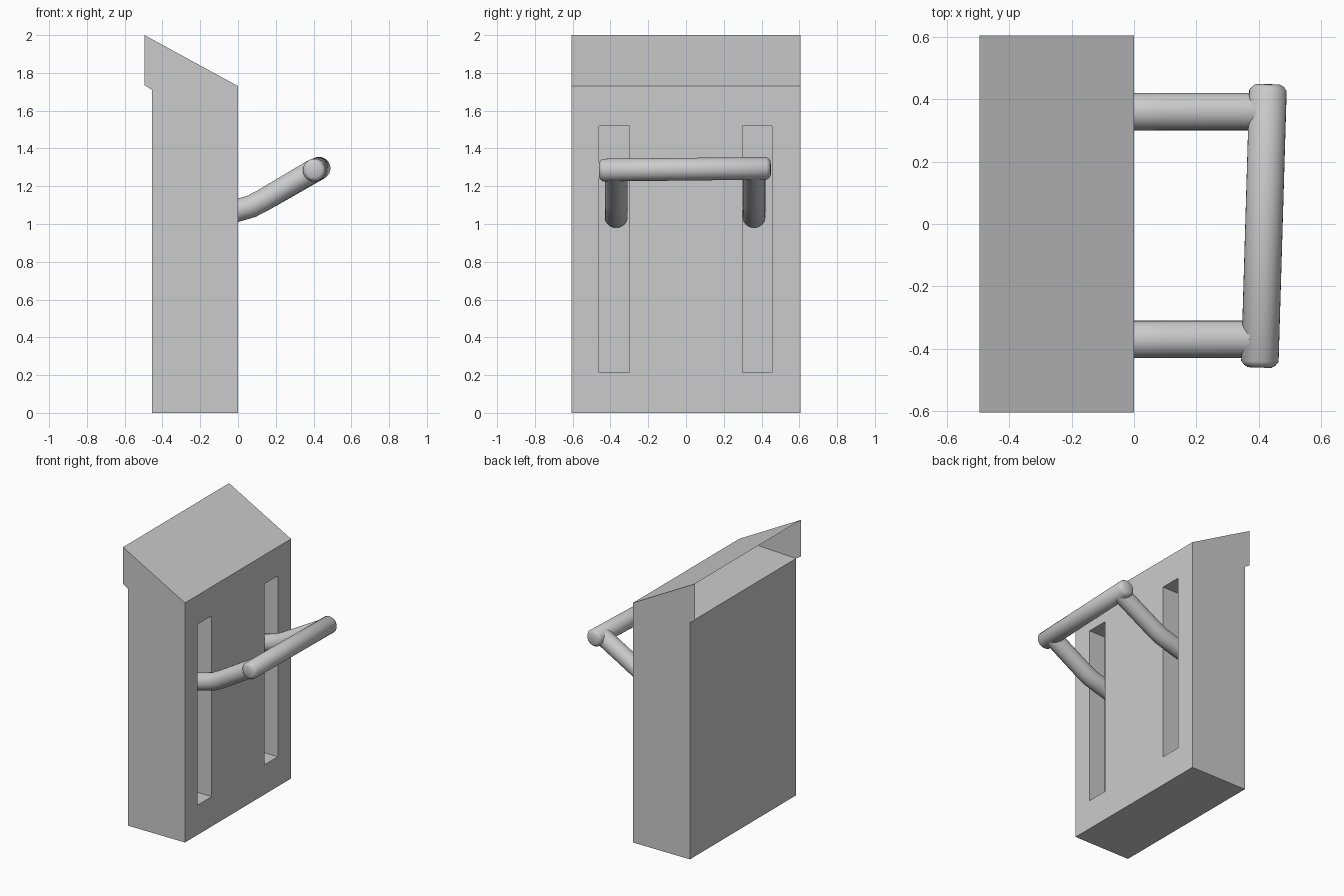
import bpy, bmesh, math
from mathutils import Vector

if "Cube" in bpy.data.objects:
    bpy.data.objects.remove(bpy.data.objects["Cube"])

grey = bpy.data.materials.new("light grey")
grey.diffuse_color = (0.6, 0.6, 0.6, 1)
grey.use_nodes = True
grey.node_tree.nodes["Principled BSDF"].inputs["Base Color"].default_value = grey.diffuse_color
HALF = 0.605  # half width along y


def add(name, bm, smooth=False):
    me = bpy.data.meshes.new(name)
    bm.to_mesh(me)
    bm.free()
    me.materials.append(grey)
    ob = bpy.data.objects.new(name, me)
    bpy.context.collection.objects.link(ob)
    if smooth:
        bpy.ops.object.select_all(action='DESELECT')
        ob.select_set(True)
        bpy.context.view_layer.objects.active = ob
        bpy.ops.object.shade_smooth_by_angle(angle=math.radians(50))
    return ob


def prism(profile, y0, y1):
    """Extrude an (x, z) profile along y."""
    bm = bmesh.new()
    f = bm.faces.new([bm.verts.new((x, y0, z)) for x, z in profile])
    ext = bmesh.ops.extrude_face_region(bm, geom=[f])
    moved = [v for v in ext["geom"] if isinstance(v, bmesh.types.BMVert)]
    bmesh.ops.translate(bm, verts=moved, vec=(0, y1 - y0, 0))
    bmesh.ops.recalc_face_normals(bm, faces=bm.faces)
    return bm


def tube(name, stations, n=32):
    """Sweep a circle through (point, radius) stations, lying around their mean directions."""
    bm = bmesh.new()
    pts = [Vector(p) for p, r in stations]
    rings = []
    for i, (p, r) in enumerate(stations):
        d = (pts[min(i + 1, len(pts) - 1)] - pts[max(i - 1, 0)]).normalized()
        side = Vector((0, 1, 0)) if abs(d.y) < 0.5 else Vector((1, 0, 0))
        u = (side - d * side.dot(d)).normalized()
        w = d.cross(u)
        rings.append([bm.verts.new(pts[i] + r * (math.cos(a) * u + math.sin(a) * w))
                      for a in (2 * math.pi * k / n for k in range(n))])
    for a, b in zip(rings, rings[1:]):
        for k in range(n):
            bm.faces.new((a[k], a[(k + 1) % n], b[(k + 1) % n], b[k]))
    bm.faces.new(rings[0][::-1])
    bm.faces.new(rings[-1])
    bmesh.ops.recalc_face_normals(bm, faces=bm.faces)
    return add(name, bm, True)


# Main body with two recessed slots
body = add("body", prism([(-0.455, 0), (0, 0), (0, 1.73), (-0.455, 1.71)], -HALF, HALF))
for i, (y0, y1) in enumerate([(-0.46, -0.30), (0.30, 0.455)]):
    cutter = add(f"slot_cutter_{i}", prism(
        [(-0.13, 0.215), (0.1, 0.215), (0.1, 1.52), (-0.13, 1.52)], y0, y1))
    mod = body.modifiers.new("slot", 'BOOLEAN')
    mod.object = cutter
    mod.operation = 'DIFFERENCE'
    mod.solver = 'EXACT'
    bpy.context.view_layer.objects.active = body
    bpy.ops.object.modifier_apply(modifier=mod.name)
    bpy.data.objects.remove(cutter)

# Sloped hood: thin sheet roof with side cheeks, open at the rear
bm = bmesh.new()
cheek = [(0, 1.73), (-0.495, 2.0), (-0.495, 1.735), (-0.455, 1.71)]
near, far = ([bm.verts.new((x, y, z)) for x, z in cheek] for y in (-HALF, HALF))
bm.faces.new(near[::-1])
bm.faces.new(far)
bm.faces.new((near[0], far[0], far[1], near[1]))
bmesh.ops.recalc_face_normals(bm, faces=bm.faces)
add("hood", bm)

# Bent arms rising out of the slots
for name, y, end in (("arm_near", -0.37, (0.40, 1.284)), ("arm_far", 0.36, (0.425, 1.292))):
    path = [(-0.125, 1.038), (0, 1.073), (0.07, 1.093), (0.13, 1.124), end]
    tube(name, [((x, y, z), 0.06) for x, z in path])

# Slightly skewed grab bar with rounded ends
a, b = Vector((0.403, -0.46, 1.285)), Vector((0.43, 0.448, 1.295))
d = (b - a).normalized()
cap = [(0, 0.038), (0.007, 0.05), (0.02, 0.06)]
tube("grab_bar", [(a + d * s, r) for s, r in cap] + [(b - d * s, r) for s, r in cap[::-1]])
